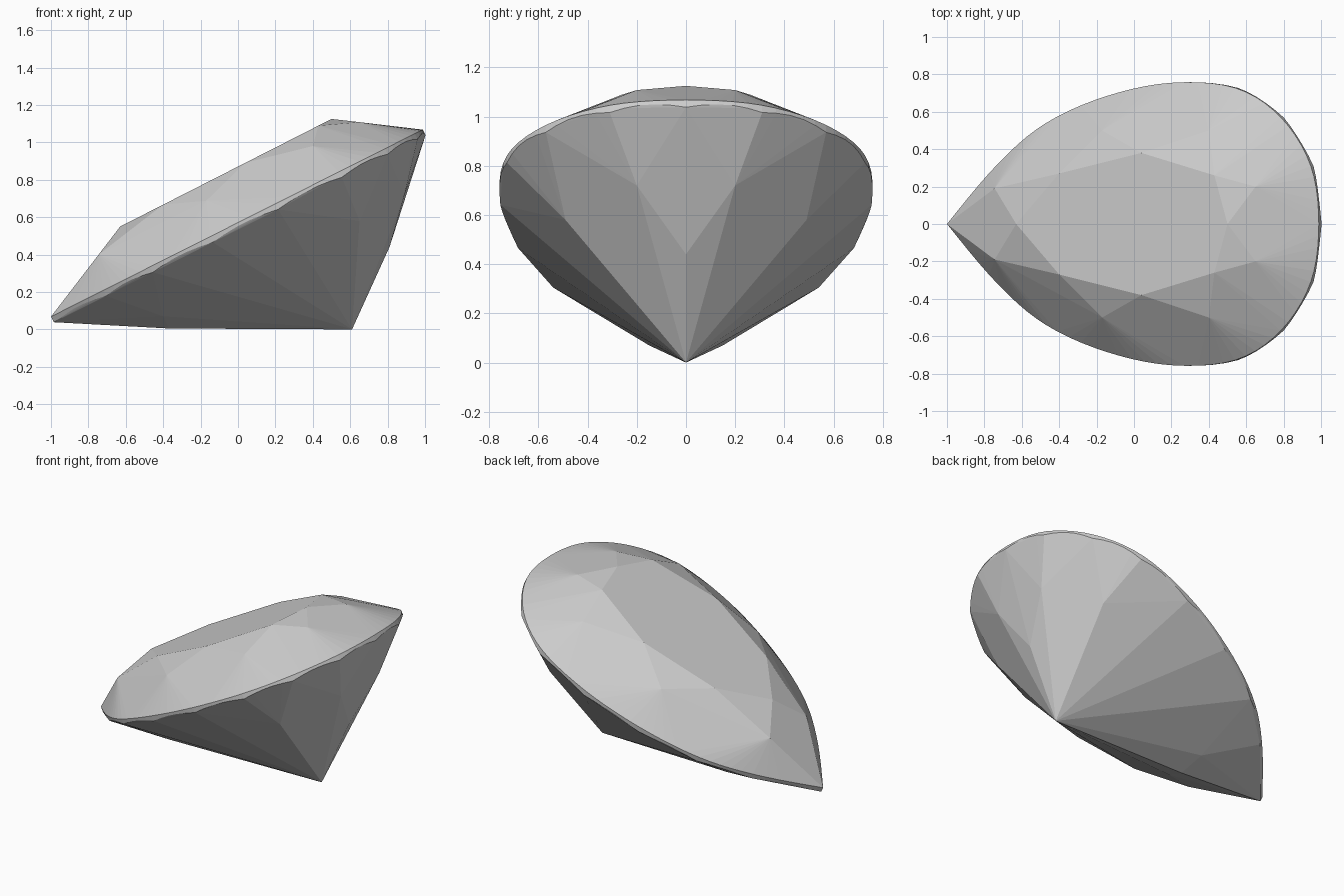
import bpy, bmesh, math
from mathutils import Vector

if "Cube" in bpy.data.objects:
    bpy.data.objects.remove(bpy.data.objects["Cube"])

# Tilt direction of the stone: normal of the girdle plane
NORMAL = Vector((-0.449, 0, 0.894))


def girdle_z(x):
    return 0.068 + 0.503 * (x + 1)


def table_z(x):
    return 0.55 + 0.509 * (x + 0.63)


def spline(a, b, c, d, t):
    return 0.5 * (2 * b + (c - a) * t + (2 * a - 5 * b + 4 * c - d) * t ** 2
                  + (3 * b - a - 3 * c + d) * t ** 3)


points = []


def add(x, y, z):
    # each point is mirrored across the long axis
    points.append((x, y, z))
    if y > 1e-5:
        points.append((x, -y, z))


# Flat table on top
for x, y in [(-0.63, 0), (-0.4, 0.27), (0.04, 0.38), (0.43, 0.26), (0.5, 0)]:
    add(x, y, table_z(x))

# Crown: tips between the kite facets
for p in [(-0.745, 0.19, 0.40), (-0.17, 0.5, 0.688), (0.4, 0.5, 0.98), (0.65, 0.2, 1.108)]:
    add(*p)

# Pavilion: point, keel corners and tips between the lower facets
for p in [(0.61, 0, 0), (0.81, 0, 0.44), (-0.37, 0, 0.005), (0.89, 0.2, 0.72),
          (0.65, 0.49, 0.58), (0.02, 0.41, 0.31), (-0.4, 0.15, 0.07)]:
    add(*p)

# Girdle: pear outline with a scalloped lower edge
corners = [Vector(c) for c in [
    (0.95, -0.31), (0.988, 0), (0.945, 0.31), (0.785, 0.57), (0.54, 0.728), (0.2, 0.755),
    (-0.15, 0.683), (-0.47, 0.54), (-0.72, 0.33), (-1, 0), (-1.27, -0.36)]]
STEPS = 5
for i in range(1, len(corners) - 2):
    for s in range(STEPS):
        t = s / STEPS
        p = spline(*corners[i - 1:i + 3], t)
        top = Vector((p.x, max(p.y, 0), girdle_z(p.x)))
        add(*top)
        add(*(top - NORMAL * (0.033 - 0.017 * math.sin(math.pi * t))))
tip = Vector((-1, 0, girdle_z(-1)))
add(*tip)
add(*(tip - NORMAL * 0.033))

# Convex faceted stone
bm = bmesh.new()
for p in points:
    bm.verts.new(p)
result = bmesh.ops.convex_hull(bm, input=bm.verts[:])
loose = [v for v in bm.verts if not v.link_faces]
bmesh.ops.delete(bm, geom=loose, context='VERTS')
bmesh.ops.dissolve_limit(bm, angle_limit=math.radians(0.8), verts=bm.verts[:], edges=bm.edges[:])
bmesh.ops.recalc_face_normals(bm, faces=bm.faces[:])
mesh = bpy.data.meshes.new("pear_cut_gem")
bm.to_mesh(mesh)
bm.free()
gem = bpy.data.objects.new("pear_cut_gem", mesh)
bpy.context.collection.objects.link(gem)
